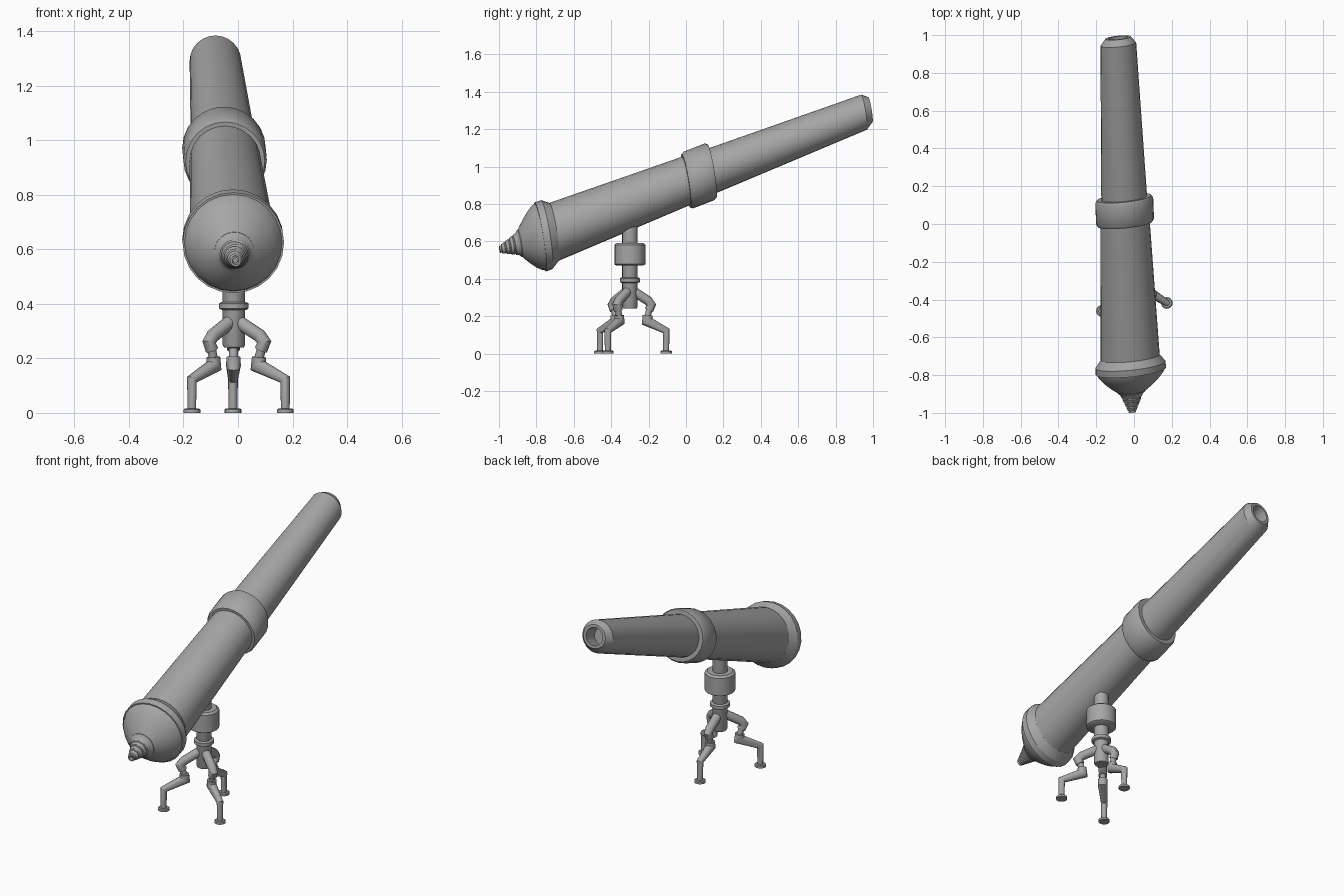
import bpy, bmesh, math
from mathutils import Vector

if "Cube" in bpy.data.objects:
    bpy.data.objects.remove(bpy.data.objects["Cube"])

# Single grey paint
grey = bpy.data.materials.new("plain_grey")
grey.use_nodes = True
GREY = (0.38, 0.38, 0.38, 1)
grey.diffuse_color = GREY
grey.node_tree.nodes["Principled BSDF"].inputs["Base Color"].default_value = GREY


def loft(name, rings, sides):
    """Skin rings given as (centre, u axis, v axis, radius), capping both ends."""
    bm = bmesh.new()
    loops = []
    for c, u, v, r in rings:
        angles = [2 * math.pi * i / sides for i in range(sides)]
        loops.append([bm.verts.new(c + r * (u * math.cos(a) + v * math.sin(a))) for a in angles])
    for a, b in zip(loops, loops[1:]):
        for i in range(sides):
            j = (i + 1) % sides
            bm.faces.new((a[i], a[j], b[j], b[i]))
    bm.faces.new(loops[0])
    bm.faces.new(loops[-1])
    bmesh.ops.recalc_face_normals(bm, faces=bm.faces)
    mesh = bpy.data.meshes.new(name)
    bm.to_mesh(mesh)
    bm.free()
    mesh.materials.append(grey)
    obj = bpy.data.objects.new(name, mesh)
    bpy.context.collection.objects.link(obj)
    bpy.ops.object.select_all(action="DESELECT")
    obj.select_set(True)
    bpy.context.view_layer.objects.active = obj
    bpy.ops.object.shade_smooth_by_angle(angle=math.radians(32))
    return obj


# Barrel parts follow a sloping axis, with rings leaning less than the axis
RING_U = Vector((1, 0.1, 0)).normalized()
RING_V = Vector((0, -0.16, 0.987))


def axis(y):
    d = y + 0.76
    return Vector((-0.018 - 0.038 * d, y, 0.63 + (0.386 if d > 0 else 0.31) * d))


def barrel_part(name, profile, sides=24):
    return loft(name, [(axis(y), RING_U, RING_V, r) for y, r in profile], sides)


barrel_part("main_tube", [(-0.74, 0.158), (0.03, 0.13)])
barrel_part("end_tube", [(0.1, 0.123), (0.952, 0.095), (0.986, 0.068),
                         (0.986, 0.052), (0.9, 0.052)])
barrel_part("middle_band", [(0.0, 0.133), (0.0, 0.146), (0.014, 0.154),
                            (0.124, 0.154), (0.138, 0.146), (0.138, 0.12)])
barrel_part("rear_collar", [(-0.78, 0.17), (-0.78, 0.187), (-0.745, 0.187),
                            (-0.73, 0.176), (-0.705, 0.157)])
barrel_part("rear_bell", [(-0.775, 0.182), (-0.80, 0.172), (-0.825, 0.15),
                          (-0.85, 0.123), (-0.872, 0.095), (-0.888, 0.072)])

# Stepped pointed eyepiece
steps = [(-0.87, 0.074), (-0.89, 0.074), (-0.898, 0.064)]
for k in range(4):
    y, r = -0.902 - 0.023 * k, 0.06 - 0.01 * k
    steps += [(y, r), (y - 0.014, r - 0.006), (y - 0.017, r - 0.012)]
steps += [(-0.997, 0.02), (-0.997, 0.012), (-0.985, 0.01)]
barrel_part("eyepiece", steps)

# Upright stand
HUB = Vector((-0.015, -0.3, 0))
X, Y, Z = Vector((1, 0, 0)), Vector((0, 1, 0)), Vector((0, 0, 1))


def upright(name, profile, base=HUB, sides=20):
    return loft(name, [(base + Z * z, X, Y, r) for z, r in profile], sides)


upright("post", [(0.24, 0.036), (0.25, 0.041), (0.74, 0.041)])
upright("swivel_block", [(0.47, 0.07), (0.478, 0.083), (0.582, 0.083), (0.592, 0.07)])
upright("post_ring", [(0.378, 0.045), (0.383, 0.054), (0.402, 0.054), (0.407, 0.045)])


# Jointed legs: (outward distance, height, radius) along each one
UPPER = [(0.0, 0.345, 0.026), (0.095, 0.283, 0.025), (0.112, 0.26, 0.023),
         (0.1, 0.232, 0.024)]
JOINT = [(0.103, 0.24, 0.017), (0.09, 0.19, 0.017)]
LOWER = [(0.093, 0.205, 0.026), (0.09, 0.172, 0.027), (0.19, 0.122, 0.018),
         (0.19, 0.01, 0.016)]


def limb(name, path, out, stretch):
    side = Z.cross(out)
    pts = [HUB + out * (s * stretch) + Z * z for s, z, r in path]
    rings = []
    for i, p in enumerate(pts):
        a = (p - pts[i - 1]).normalized() if i else None
        b = (pts[i + 1] - p).normalized() if i + 1 < len(pts) else None
        t = ((a or b) + (b or a)).normalized()
        miter = 1 / max(0.75, t.dot(a or b))
        rings.append((p, side.cross(t) * miter, side, path[i][2]))
    loft(name, rings, 12)


for label, angle, stretch in (("back", 91, 1.02), ("left", -32, 1.17), ("right", -134, 1.17)):
    a = math.radians(angle)
    out = Vector((math.cos(a), math.sin(a), 0))
    limb(label + "_upper_leg", UPPER, out, stretch)
    limb(label + "_knee_joint", JOINT, out, stretch)
    limb(label + "_lower_leg", LOWER, out, stretch)
    upright(label + "_foot", [(0, 0.031), (0.012, 0.031), (0.016, 0.026)],
            HUB + out * (0.19 * stretch), 16)
